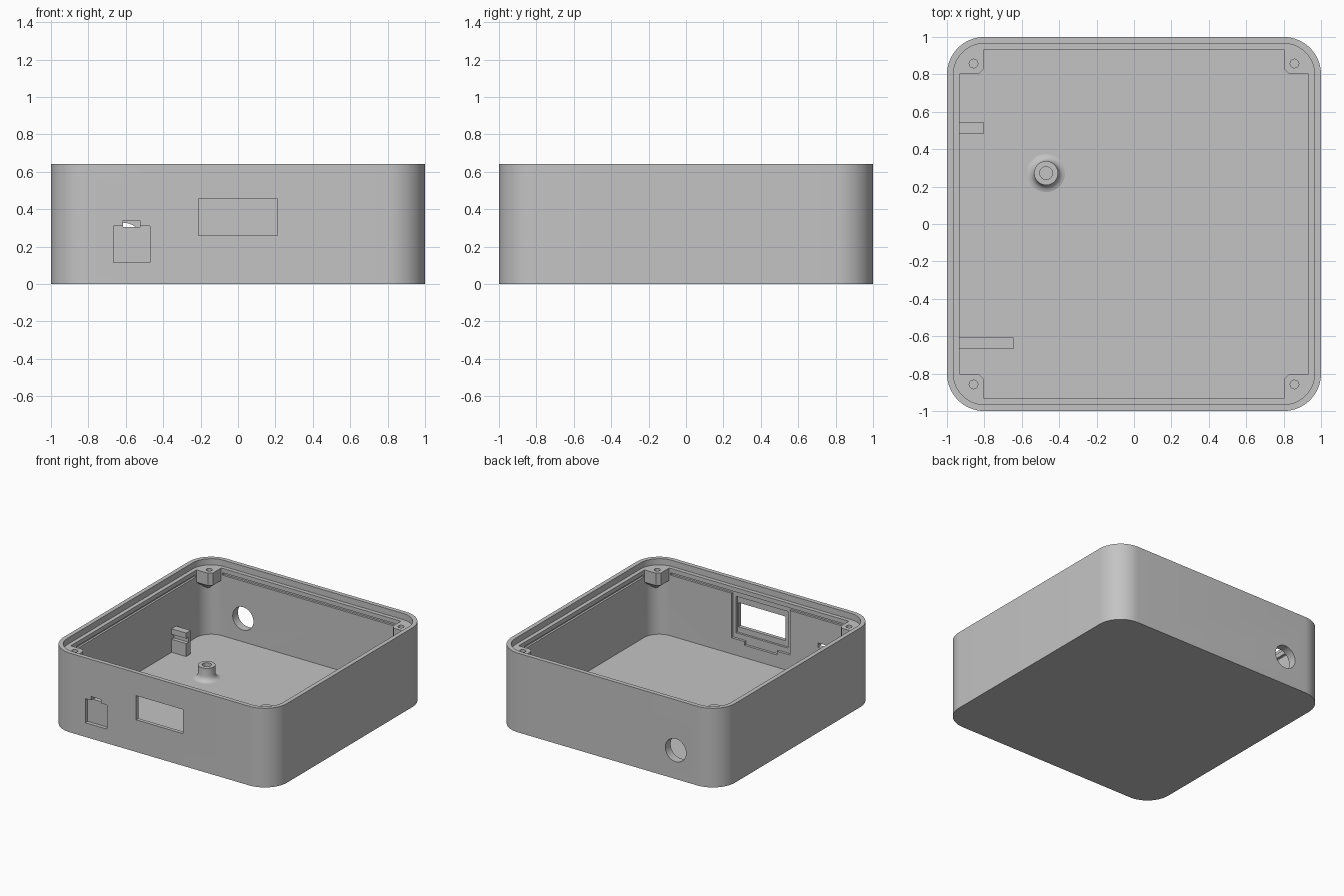
import bpy, bmesh
from math import cos, sin, pi
from mathutils import Matrix

if "Cube" in bpy.data.objects:
    bpy.data.objects.remove(bpy.data.objects["Cube"], do_unlink=True)

grey = bpy.data.materials.new("grey plastic")
grey.use_nodes = True
color = (0.55, 0.55, 0.55, 1)
grey.diffuse_color = color
grey.node_tree.nodes["Principled BSDF"].inputs["Base Color"].default_value = color

FLOOR, LEDGE, TOP = 0.045, 0.59, 0.64
INNER = 0.933


def finish(name, bm):
    bmesh.ops.recalc_face_normals(bm, faces=bm.faces)
    mesh = bpy.data.meshes.new(name)
    bm.to_mesh(mesh)
    bm.free()
    obj = bpy.data.objects.new(name, mesh)
    bpy.context.collection.objects.link(obj)
    mesh.materials.append(grey)
    return obj


def prism(name, outline, z0, z1):
    bm = bmesh.new()
    face = bm.faces.new([bm.verts.new((x, y, z0)) for x, y in outline])
    new = bmesh.ops.extrude_face_region(bm, geom=[face])["geom"]
    verts = [v for v in new if isinstance(v, bmesh.types.BMVert)]
    bmesh.ops.translate(bm, verts=verts, vec=(0, 0, z1 - z0))
    return finish(name, bm)


def rounded(name, half, radius, z0, z1, steps=14):
    pts = []
    for q, (sx, sy) in enumerate([(1, 1), (-1, 1), (-1, -1), (1, -1)]):
        for i in range(steps + 1):
            a = (q + i / steps) * pi / 2
            pts.append((sx * (half - radius) + radius * cos(a),
                        sy * (half - radius) + radius * sin(a)))
    return prism(name, pts, z0, z1)


def box(name, x0, x1, y0, y1, z0, z1):
    return prism(name, [(x0, y0), (x1, y0), (x1, y1), (x0, y1)], z0, z1)


def cylinder(name, radius, depth, center, lying=False):
    bm = bmesh.new()
    turn = Matrix.Rotation(pi / 2, 4, "X") if lying else Matrix()
    bmesh.ops.create_cone(bm, cap_ends=True, segments=40, radius1=radius,
                          radius2=radius, depth=depth,
                          matrix=Matrix.Translation(center) @ turn)
    return finish(name, bm)


def combine(target, tool, operation="DIFFERENCE"):
    mod = target.modifiers.new("combine", "BOOLEAN")
    mod.operation, mod.object, mod.solver = operation, tool, "EXACT"
    bpy.context.view_layer.objects.active = target
    bpy.ops.object.modifier_apply(modifier=mod.name)
    bpy.data.objects.remove(tool, do_unlink=True)


def smooth(obj):
    bpy.ops.object.select_all(action="DESELECT")
    obj.select_set(True)
    bpy.context.view_layer.objects.active = obj
    bpy.ops.object.shade_smooth_by_angle(angle=pi / 6)


# Hollow shell with a stepped rim
shell = rounded("enclosure_shell", 1, 0.2, 0, TOP)
combine(shell, rounded("cavity", INNER, 0.135, FLOOR, TOP + 0.1))
combine(shell, rounded("rim_step", 0.965, 0.165, LEDGE, TOP + 0.1))

# Snap grooves under the rim, one on each wall
for s in (-1, 1):
    near, far = sorted((s * 0.9, s * 0.95))
    combine(shell, box("groove_x", near, far, -0.79, 0.79, 0.535, 0.555))
    combine(shell, box("groove_y", -0.79, 0.79, near, far, 0.535, 0.555))


# Corner screw bosses, tapering down into the corner
def corner_boss(sx, sy):
    outline = [(0.94, 0.94), (0.803, 0.94), (0.803, 0.83), (0.83, 0.803), (0.94, 0.803)]
    bm = bmesh.new()
    rings = []
    for z, k in ((LEDGE, 1), (0.49, 1), (0.39, 0.1)):
        rings.append([bm.verts.new((sx * (0.94 - k * (0.94 - x)),
                                    sy * (0.94 - k * (0.94 - y)), z)) for x, y in outline])
    for a, b in zip(rings, rings[1:]):
        for i in range(len(a)):
            j = (i + 1) % len(a)
            bm.faces.new((a[i], a[j], b[j], b[i]))
    bm.faces.new(rings[0])
    bm.faces.new(rings[-1])
    return finish("corner_boss", bm)


for sx in (-1, 1):
    for sy in (-1, 1):
        combine(shell, corner_boss(sx, sy), "UNION")
        combine(shell, cylinder("screw_hole", 0.023, 0.2, (sx * 0.858, sy * 0.858, 0.58)))

# Display window with its stepped recess inside the front wall
combine(shell, box("window", -0.21, 0.21, -1.1, -0.9, 0.26, 0.455))
combine(shell, box("display_recess", -0.275, 0.245, -0.953, -0.9, 0.175, 0.54))
combine(shell, box("display_tab", -0.16, 0.13, -0.953, -0.9, 0.145, 0.2))
combine(shell, box("display_inner_recess", -0.245, 0.22, -0.97, -0.9, 0.215, 0.51))

# Connector recess and the small slot above it
combine(shell, box("connector_recess", -0.665, -0.47, -1.1, -0.97, 0.115, 0.31))
combine(shell, box("connector_slot", -0.615, -0.525, -1.1, -0.9, 0.305, 0.34))

# Round cable opening in the back wall
combine(shell, cylinder("cable_opening", 0.093, 0.3, (-0.608, 1, 0.233), lying=True))
smooth(shell)

# Board brackets on the right wall, slotted on the sides that face each other
for name, x1, y0, y1, slot in (("back_bracket", -0.803, 0.485, 0.542, 0.485),
                               ("front_bracket", -0.645, -0.668, -0.608, -0.608)):
    bracket = box(name, -0.94, x1, y0, y1, FLOOR - 0.01, 0.235)
    combine(bracket, box("board_slot", -1, x1 + 0.1, slot - 0.03, slot + 0.03, 0.15, 0.19))

# Board standoff with a flared foot
profile = [(0, 0.06), (0.034, 0.06), (0.034, 0.15), (0.064, 0.15), (0.064, 0.085),
           (0.068, 0.069), (0.077, 0.056), (0.09, 0.048), (0.105, 0.044)]
bm = bmesh.new()
verts = [bm.verts.new((r, 0, z)) for r, z in profile]
edges = [bm.edges.new(pair) for pair in zip(verts, verts[1:])]
bmesh.ops.spin(bm, geom=verts + edges, cent=(0, 0, 0), axis=(0, 0, 1),
               angle=2 * pi, steps=40)
bmesh.ops.remove_doubles(bm, verts=bm.verts, dist=0.0005)
bmesh.ops.translate(bm, verts=bm.verts, vec=(-0.47, 0.272, 0))
standoff = finish("standoff", bm)
smooth(standoff)

# One colour throughout
for obj in (shell, standoff):
    obj.data.materials.clear()
    obj.data.materials.append(grey)
